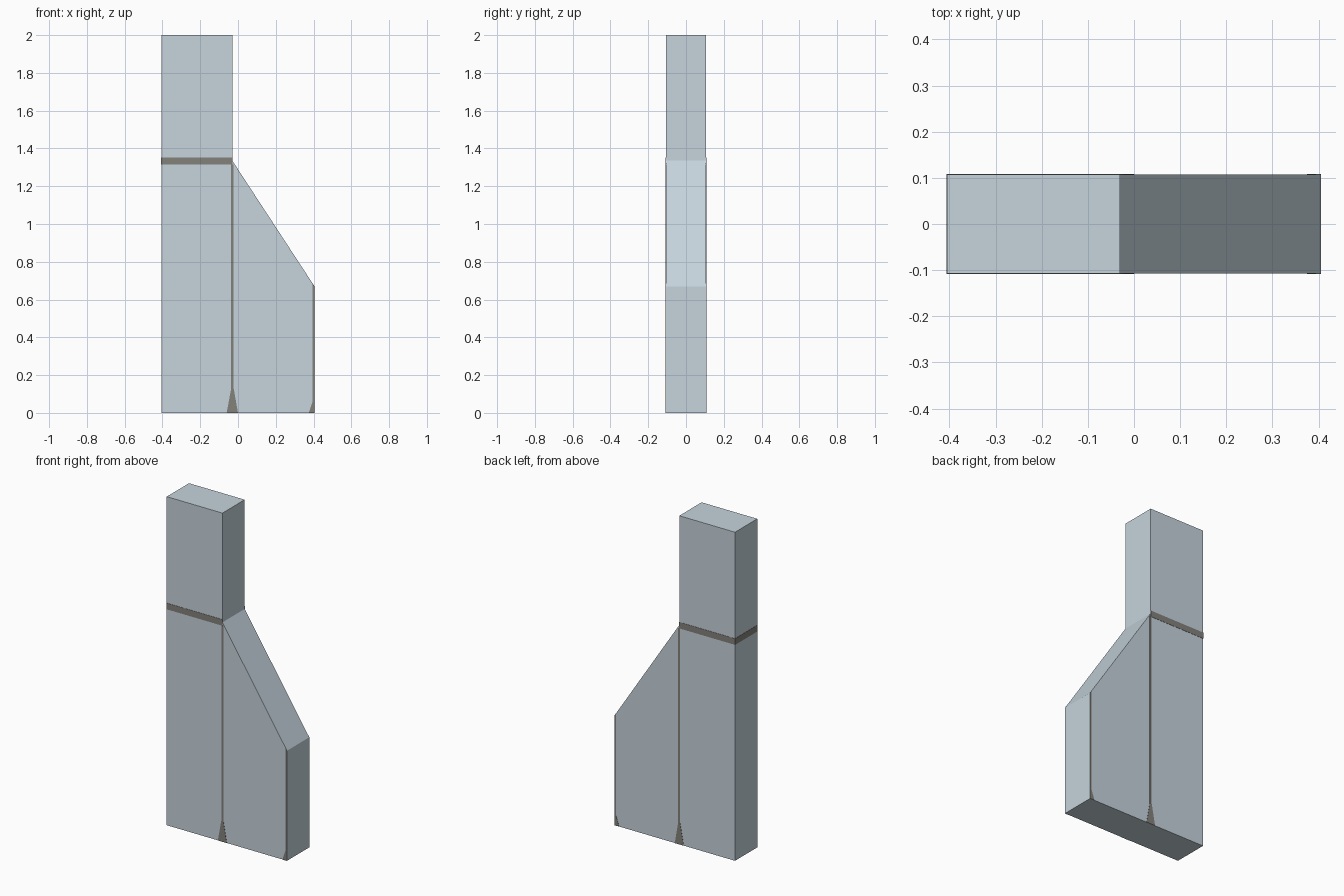
import bpy, bmesh

if "Cube" in bpy.data.objects:
    bpy.data.objects.remove(bpy.data.objects["Cube"])

HALF = 0.107      # half depth of the slab
SKIN = 0.0015     # thickness of the painted marks


def material(name, rgb):
    m = bpy.data.materials.new(name)
    m.diffuse_color = (*rgb, 1.0)
    m.use_nodes = True
    m.node_tree.nodes["Principled BSDF"].inputs["Base Color"].default_value = m.diffuse_color
    return m


def prism(name, profile, y0, y1, mat):
    """Extrude an x-z profile from y0 to y1."""
    bm = bmesh.new()
    face = bm.faces.new([bm.verts.new((x, y0, z)) for x, z in profile])
    ext = bmesh.ops.extrude_face_region(bm, geom=[face])
    verts = [g for g in ext["geom"] if isinstance(g, bmesh.types.BMVert)]
    bmesh.ops.translate(bm, verts=verts, vec=(0, y1 - y0, 0))
    bmesh.ops.recalc_face_normals(bm, faces=bm.faces[:])
    mesh = bpy.data.meshes.new(name)
    bm.to_mesh(mesh)
    bm.free()
    mesh.materials.append(mat)
    obj = bpy.data.objects.new(name, mesh)
    bpy.context.collection.objects.link(obj)
    return obj


def mark(name, profile, mat):
    """The same thin plate on the front and the back."""
    prism(name + "_front", profile, -HALF - SKIN, -HALF, mat)
    prism(name + "_back", profile, HALF, HALF + SKIN, mat)


stone = material("pale blue grey", (0.565, 0.658, 0.716))
seam = material("dark warm grey", (0.227, 0.220, 0.198))

# Slab: tall column with a sloping shoulder on the right
prism("slab_body", [(-0.405, 0), (0.405, 0), (0.405, 0.67), (-0.03, 1.335),
                    (-0.03, 2), (-0.405, 2)], -HALF, HALF, stone)

# Horizontal seam, wrapped round the left side
mark("cross_seam", [(-0.405, 1.315), (-0.03, 1.315), (-0.03, 1.353),
                    (-0.405, 1.353)], seam)
prism("cross_seam_left", [(-0.405 - SKIN, 1.315), (-0.405, 1.315),
                          (-0.405, 1.353), (-0.405 - SKIN, 1.353)],
      -HALF - SKIN, HALF + SKIN, seam)

# Upright seam flaring at the foot
mark("upright_seam", [(-0.06, 0), (0.0, 0), (-0.023, 0.13), (-0.023, 1.315),
                      (-0.036, 1.315), (-0.036, 0.13)], seam)

# Narrow seam along the low right edge
mark("edge_seam", [(0.375, 0), (0.405, 0), (0.405, 0.67), (0.395, 0.685),
                   (0.395, 0.06)], seam)
